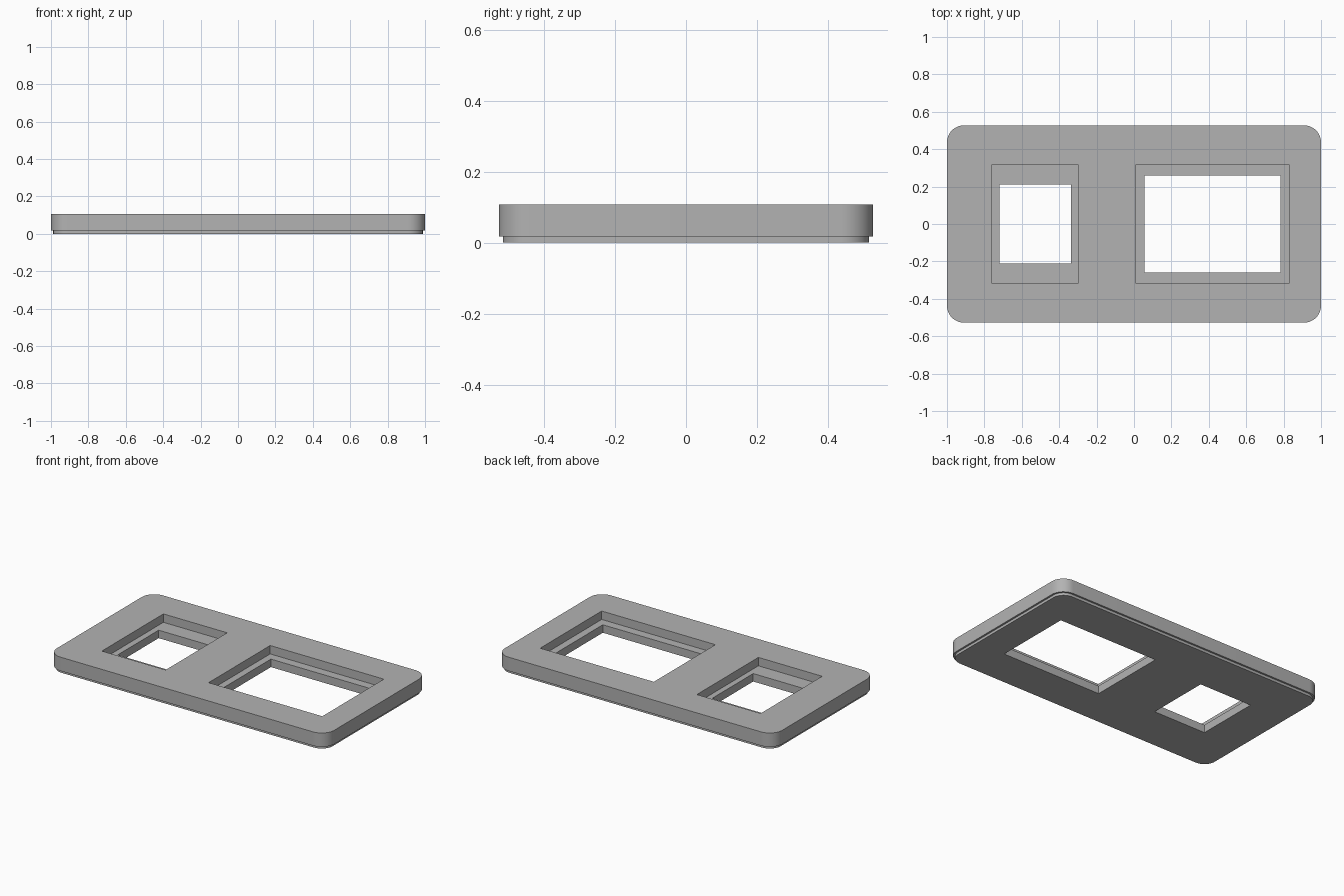
import bpy
import bmesh
from math import cos, sin, pi

cube = bpy.data.objects.get("Cube")
if cube:
    bpy.data.objects.remove(cube, do_unlink=True)

HALF_X, HALF_Y, RADIUS = 1.0, 0.527, 0.09
LIP_INSET, LIP_Z, LEDGE_Z, TOP_Z = 0.012, 0.017, 0.052, 0.107
STEPS = 12

grey = bpy.data.materials.new("plain grey")
grey.use_nodes = True
colour = (0.45, 0.45, 0.45, 1)
grey.diffuse_color = colour
grey.node_tree.nodes["Principled BSDF"].inputs["Base Color"].default_value = colour


def make_object(name, bm):
    bmesh.ops.recalc_face_normals(bm, faces=bm.faces[:])
    mesh = bpy.data.meshes.new(name)
    bm.to_mesh(mesh)
    bm.free()
    mesh.materials.append(grey)
    obj = bpy.data.objects.new(name, mesh)
    bpy.context.collection.objects.link(obj)
    return obj


def rounded_loop(bm, inset, z):
    """Ring of vertices round a rectangle with rounded corners."""
    r = RADIUS - inset
    ring = []
    for corner, (sx, sy) in enumerate([(1, 1), (-1, 1), (-1, -1), (1, -1)]):
        for i in range(STEPS + 1):
            a = (corner + i / STEPS) * pi / 2
            ring.append(bm.verts.new((sx * (HALF_X - RADIUS) + r * cos(a),
                                      sy * (HALF_Y - RADIUS) + r * sin(a), z)))
    return ring


def box(name, x0, x1, half_y, z0, z1):
    bm = bmesh.new()
    bmesh.ops.create_cube(bm, size=1)
    for v in bm.verts:
        v.co.x = x0 if v.co.x < 0 else x1
        v.co.y *= 2 * half_y
        v.co.z = z0 if v.co.z < 0 else z1
    obj = make_object(name, bm)
    obj.hide_render = True
    return obj


# Plate with a slightly smaller lip underneath
bm = bmesh.new()
rings = [rounded_loop(bm, inset, z) for inset, z in
         [(LIP_INSET, 0), (LIP_INSET, LIP_Z), (0, LIP_Z), (0, TOP_Z)]]
for low, high in zip(rings, rings[1:]):
    for i in range(len(low)):
        j = (i + 1) % len(low)
        bm.faces.new((low[i], low[j], high[j], high[i]))
bm.faces.new(rings[0][::-1])
bm.faces.new(rings[-1])
plate = make_object("frame_plate", bm)

# Wide recesses from above, then smaller openings through the ledges
cutters = [
    box("right_recess_cutter", -0.76, -0.30, 0.317, LEDGE_Z, 0.3),
    box("right_opening_cutter", -0.72, -0.337, 0.211, -0.2, 0.2),
    box("left_recess_cutter", 0.01, 0.83, 0.317, LEDGE_Z, 0.3),
    box("left_opening_cutter", 0.055, 0.782, 0.26, -0.2, 0.2),
]
bpy.ops.object.select_all(action="DESELECT")
plate.select_set(True)
bpy.context.view_layer.objects.active = plate
for cutter in cutters:
    mod = plate.modifiers.new(cutter.name, "BOOLEAN")
    mod.operation = "DIFFERENCE"
    mod.solver = "EXACT"
    mod.object = cutter
    bpy.ops.object.modifier_apply(modifier=mod.name)
    bpy.data.objects.remove(cutter, do_unlink=True)

# Smooth round corners, crisp edges
bpy.ops.object.shade_smooth_by_angle(angle=pi / 6)
